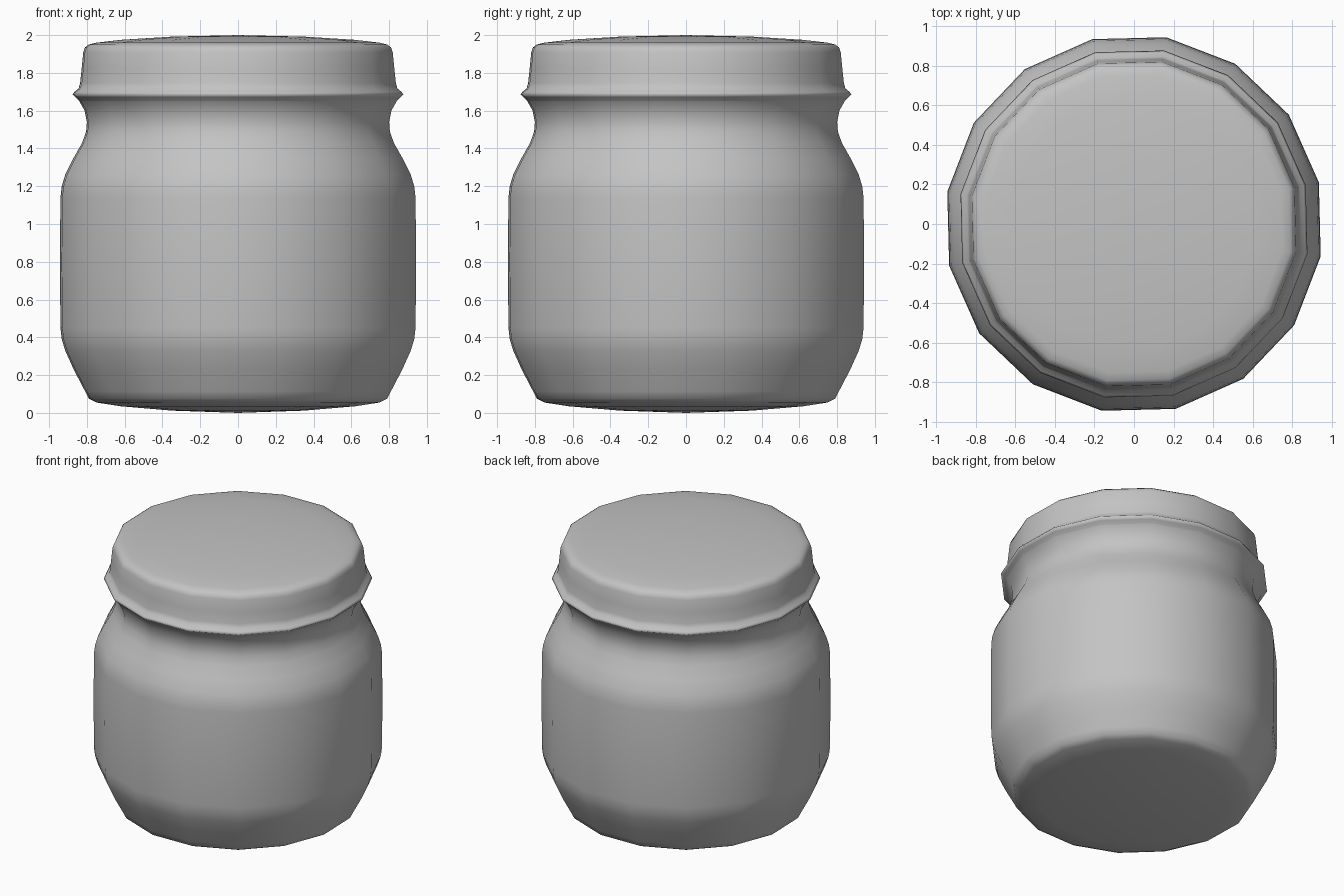
import bpy, bmesh, math

if "Cube" in bpy.data.objects:
    bpy.data.objects.remove(bpy.data.objects["Cube"])

SIDES = 16
TURN = math.radians(12.7)                  # vertices are turned a little off the axes
WIDEN = 1 / math.cos(math.radians(9.8))    # silhouette half-width -> corner radius

grey = bpy.data.materials.new("plain_grey")
grey.diffuse_color = (0.55, 0.55, 0.55, 1)
grey.use_nodes = True
grey.node_tree.nodes["Principled BSDF"].inputs["Base Color"].default_value = grey.diffuse_color


def lathe(name, profile):
    """Revolve (half-width, height) points; a zero width makes a pole."""
    bm = bmesh.new()
    rings = []
    for w, z in profile:
        if w == 0:
            rings.append([bm.verts.new((0, 0, z))])
            continue
        r = w * WIDEN
        rings.append([bm.verts.new((r * math.cos(TURN + math.tau * i / SIDES),
                                    r * math.sin(TURN + math.tau * i / SIDES), z))
                      for i in range(SIDES)])
    for a, b in zip(rings, rings[1:]):
        for i in range(SIDES):
            j = (i + 1) % SIDES
            if len(a) == 1:
                bm.faces.new((a[0], b[j], b[i]))
            elif len(b) == 1:
                bm.faces.new((a[i], a[j], b[0]))
            else:
                bm.faces.new((a[i], a[j], b[j], b[i]))
    for f in bm.faces:
        f.smooth = True
    mesh = bpy.data.meshes.new(name)
    bm.to_mesh(mesh)
    bm.free()
    mesh.materials.append(grey)
    obj = bpy.data.objects.new(name, mesh)
    bpy.context.collection.objects.link(obj)
    return obj


# Jar: domed base, straight wall, shoulder and pinched neck
lathe("jar_body", [
    (0, 0), (0.35, 0.012), (0.62, 0.035), (0.75, 0.055), (0.79, 0.075), (0.81, 0.115),
    (0.87, 0.23), (0.915, 0.33), (0.933, 0.39), (0.94, 0.45), (0.943, 0.8), (0.94, 1.14),
    (0.933, 1.2), (0.915, 1.26), (0.87, 1.35), (0.825, 1.43), (0.804, 1.49), (0.80, 1.54),
    (0.812, 1.60), (0.84, 1.65), (0.855, 1.668)])

# Lid: flared lip, tapered skirt, slightly domed top
lathe("lid", [
    (0.84, 1.65), (0.86, 1.672), (0.876, 1.685), (0.866, 1.70), (0.844, 1.717),
    (0.836, 1.745), (0.828, 1.82), (0.819, 1.91), (0.81, 1.935), (0.79, 1.95),
    (0.75, 1.96), (0.62, 1.975), (0.35, 1.992), (0, 2.0)])
